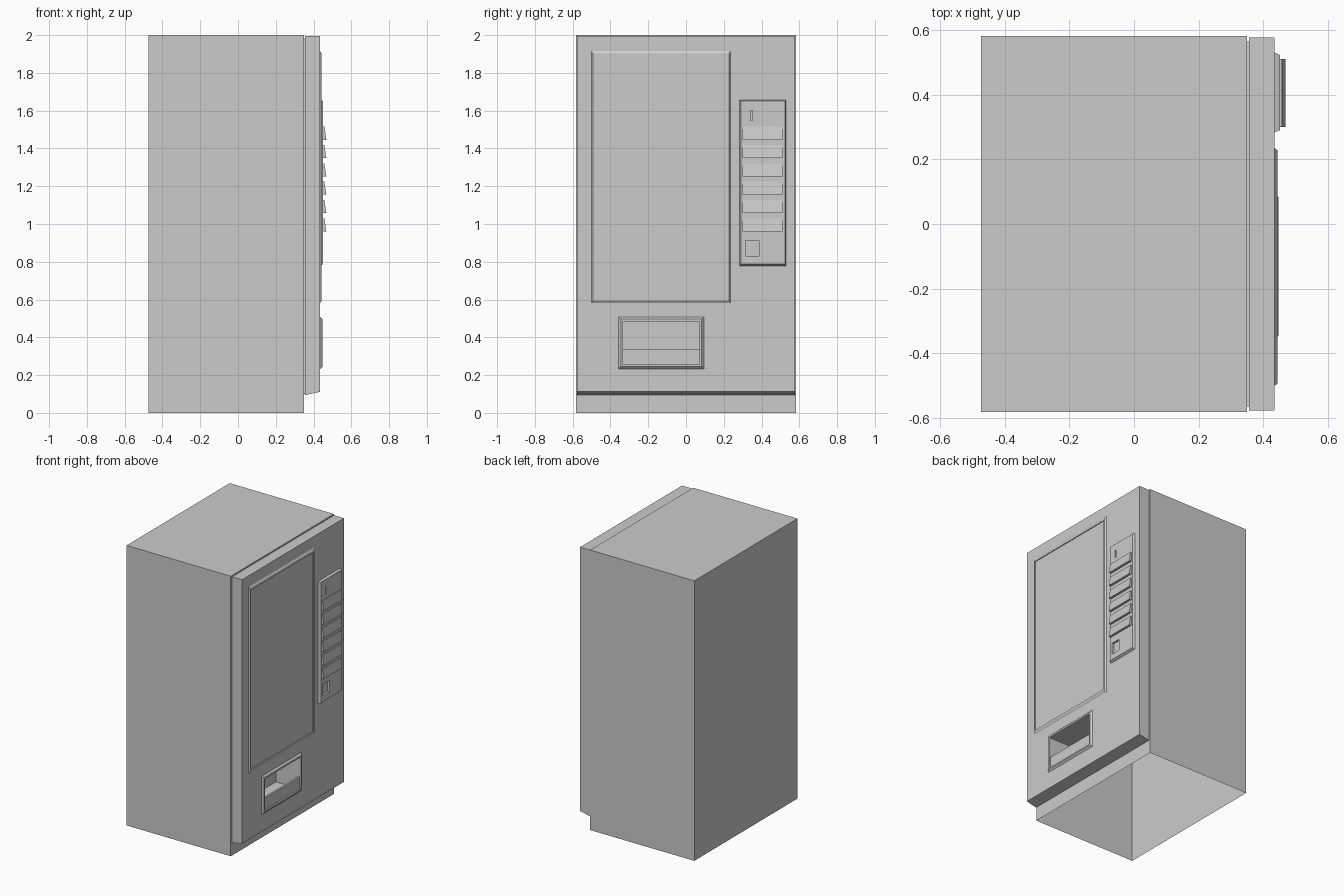
import bpy, bmesh

if "Cube" in bpy.data.objects:
    bpy.data.objects.remove(bpy.data.objects["Cube"])


def finish(name, bm):
    bmesh.ops.recalc_face_normals(bm, faces=bm.faces[:])
    mesh = bpy.data.meshes.new(name)
    bm.to_mesh(mesh)
    bm.free()
    ob = bpy.data.objects.new(name, mesh)
    bpy.context.collection.objects.link(ob)
    return ob


def loft(name, rings, cap_start=False, cap_end=True, open_bottom=False):
    """Bridge rectangles (x, y0, y1, z0, z1) one after another along x."""
    bm = bmesh.new()
    loops = [[bm.verts.new(p) for p in ((x, y0, z0), (x, y1, z0), (x, y1, z1), (x, y0, z1))]
             for x, y0, y1, z0, z1 in rings]
    for n, (a, b) in enumerate(zip(loops, loops[1:])):
        for i in range(4):
            if open_bottom and n == 0 and i == 0:
                continue
            j = (i + 1) % 4
            bm.faces.new((a[i], a[j], b[j], b[i]))
    if cap_start:
        bm.faces.new(loops[0][::-1])
    if cap_end:
        bm.faces.new(loops[-1])
    return finish(name, bm)


def box(name, x0, x1, *rect):
    return loft(name, [(x0, *rect), (x1, *rect)], cap_start=True)


# Cabinet shell, open underneath, with the kick strip and the door groove
loft("cabinet", [
    (-0.473, -0.582, 0.582, 0, 2),
    (0.35, -0.582, 0.582, 0, 2),
    (0.35, -0.565, 0.565, 0.1, 1.983),
    (0.356, -0.565, 0.565, 0.1, 1.983),
], cap_start=True, cap_end=False, open_bottom=True)

# Door with the raised delivery frame and deep delivery pocket
loft("door", [
    (0.356, -0.565, 0.565, 0.1, 1.983),
    (0.356, -0.576, 0.576, 0.094, 1.995),
    (0.435, -0.576, 0.576, 0.112, 1.995),
    (0.435, -0.357, 0.095, 0.233, 0.508),
    (0.447, -0.345, 0.083, 0.245, 0.496),
    (0.447, -0.333, 0.071, 0.255, 0.484),
    (0.25, -0.333, 0.071, 0.255, 0.484),
])

# Lip across the lower part of the delivery pocket
box("delivery_lip", 0.422, 0.436, -0.333, 0.071, 0.255, 0.339)

# Display window with its raised border
loft("display_window", [
    (0.435, -0.5, 0.235, 0.582, 1.915),
    (0.443, -0.493, 0.228, 0.594, 1.903),
    (0.443, -0.484, 0.218, 0.608, 1.889),
    (0.437, -0.484, 0.218, 0.608, 1.889),
])

# Control panel with coin slot and coin return cut in
panel = loft("control_panel", [
    (0.434, 0.283, 0.53, 0.778, 1.656),
    (0.451, 0.29, 0.523, 0.788, 1.65),
], cap_start=True)
for name, rect in (("coin_slot_cutter", (0.342, 0.351, 1.547, 1.602)),
                   ("coin_return_cutter", (0.315, 0.386, 0.83, 0.912))):
    cutter = box(name, 0.437, 0.48, *rect)
    cutter.hide_render = True
    cutter.hide_set(True)
    mod = panel.modifiers.new(name, "BOOLEAN")
    mod.operation = "DIFFERENCE"
    mod.solver = "EXACT"
    mod.object = cutter

# Six wedge-shaped selection buttons
bm = bmesh.new()
profile = [(0.45, 1.515), (0.457, 1.515), (0.468, 1.446), (0.45, 1.446)]
face = bm.faces.new([bm.verts.new((x, 0.3, z)) for x, z in profile])
out = bmesh.ops.extrude_face_region(bm, geom=[face])
bmesh.ops.translate(bm, vec=(0, 0.21, 0),
                    verts=[v for v in out["geom"] if isinstance(v, bmesh.types.BMVert)])
if not face.is_valid or len(bm.faces) < 6:
    bmesh.ops.holes_fill(bm, edges=bm.edges[:])
buttons = finish("selection_buttons", bm)
array = buttons.modifiers.new("repeat", "ARRAY")
array.count = 6
array.use_relative_offset = False
array.use_constant_offset = True
array.constant_offset_displace = (0, 0, -0.097)
